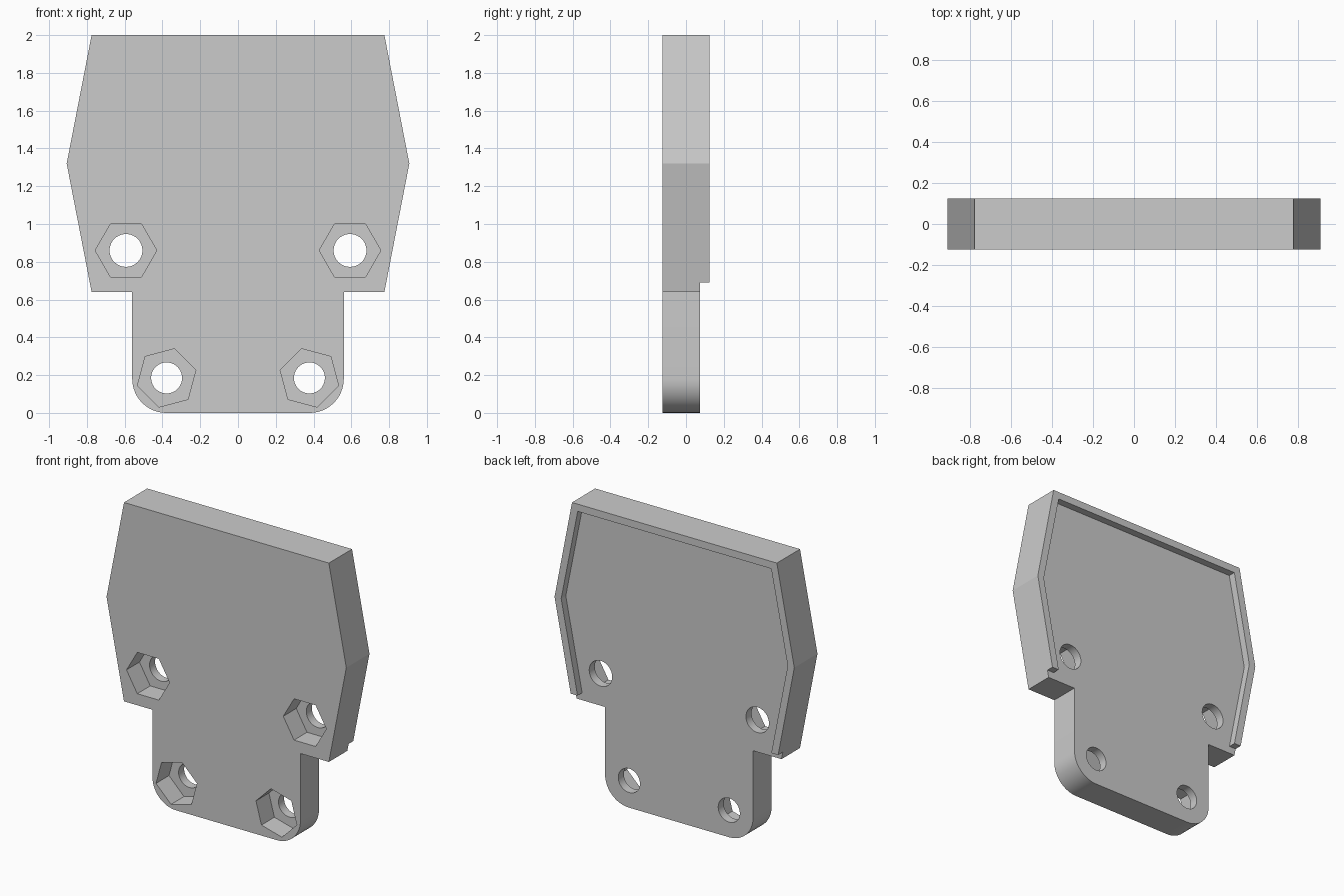
import bpy
import bmesh
from math import cos, sin, radians, pi

if "Cube" in bpy.data.objects:
    bpy.data.objects.remove(bpy.data.objects["Cube"])

FRONT, FLOOR, BACK = -0.125, 0.075, 0.125
POCKET = 0.14

grey = bpy.data.materials.new("plain grey")
grey.use_nodes = True
grey.diffuse_color = (0.6, 0.6, 0.6, 1)
grey.node_tree.nodes["Principled BSDF"].inputs["Base Color"].default_value = (0.6, 0.6, 0.6, 1)


def extrude_profile(name, points, y0, y1):
    """Solid made from an (x, z) outline swept from y0 to y1."""
    bm = bmesh.new()
    face = bm.faces.new([bm.verts.new((x, y0, z)) for x, z in points])
    swept = bmesh.ops.extrude_face_region(bm, geom=[face])["geom"]
    verts = [g for g in swept if isinstance(g, bmesh.types.BMVert)]
    bmesh.ops.translate(bm, verts=verts, vec=(0, y1 - y0, 0))
    bmesh.ops.recalc_face_normals(bm, faces=bm.faces)
    mesh = bpy.data.meshes.new(name)
    bm.to_mesh(mesh)
    bm.free()
    mesh.materials.append(grey)
    obj = bpy.data.objects.new(name, mesh)
    bpy.context.collection.objects.link(obj)
    return obj


def mirrored(half):
    return half + [(-x, z) for x, z in reversed(half)]


def ring(x, z, radius, sides, turn=0.0):
    return [(x + radius * cos(turn + 2 * pi * i / sides),
             z + radius * sin(turn + 2 * pi * i / sides)) for i in range(sides)]


# Plate: wide six-sided head above a narrower stem with rounded corners
r, stem = 0.18, 0.56
corner = [(stem - r + r * cos(a), r - r * sin(a))
          for a in (radians(90 * i / 12) for i in range(13))]
half = [(0.775, 2.0), (0.907, 1.32), (0.775, 0.64), (stem, 0.64)] + corner
plate = extrude_profile("mounting_plate", mirrored(half), FRONT, BACK)

# Back recess, which leaves a thin raised rim on the head
recess = [(0.732, 1.95), (0.857, 1.32), (0.733, 0.69), (1.1, 0.69), (1.1, -0.1)]
cutters = [extrude_profile("back_recess_cutter", mirrored(recess), FLOOR, 0.3)]

# Hexagonal nut pockets at the front and round bolt holes right through
for label, x, z, hex_r, hole_r, turn in (("upper", 0.593, 0.86, 0.163, 0.087, 0),
                                         ("lower", 0.378, 0.185, 0.16, 0.082, 15)):
    for side, s in (("left", 1), ("right", -1)):
        place = f"{label}_{side}"
        cutters.append(extrude_profile(
            f"{place}_nut_cutter", ring(s * x, z, hex_r, 6, radians(-s * turn)),
            -0.3, FRONT + POCKET))
        cutters.append(extrude_profile(
            f"{place}_hole_cutter", ring(s * x, z, hole_r, 40), -0.4, 0.4))

for cutter in cutters:
    cutter.hide_render = True
    cut = plate.modifiers.new(cutter.name, 'BOOLEAN')
    cut.operation = 'DIFFERENCE'
    cut.solver = 'EXACT'
    cut.object = cutter

# Bake the cuts and drop the cutters
graph = bpy.context.evaluated_depsgraph_get()
baked = bpy.data.meshes.new_from_object(plate.evaluated_get(graph))
plate.modifiers.clear()
plate.data = baked
for cutter in cutters:
    bpy.data.objects.remove(cutter)

bpy.ops.object.select_all(action='DESELECT')
plate.select_set(True)
bpy.context.view_layer.objects.active = plate
bpy.ops.object.shade_smooth_by_angle(angle=radians(20))
# Keep the shallow bends of the head crisp
for edge in plate.data.edges:
    ends = [plate.data.vertices[v].co for v in edge.vertices]
    if all(abs(p.z - 1.32) < 0.01 for p in ends):
        edge.use_edge_sharp = True
